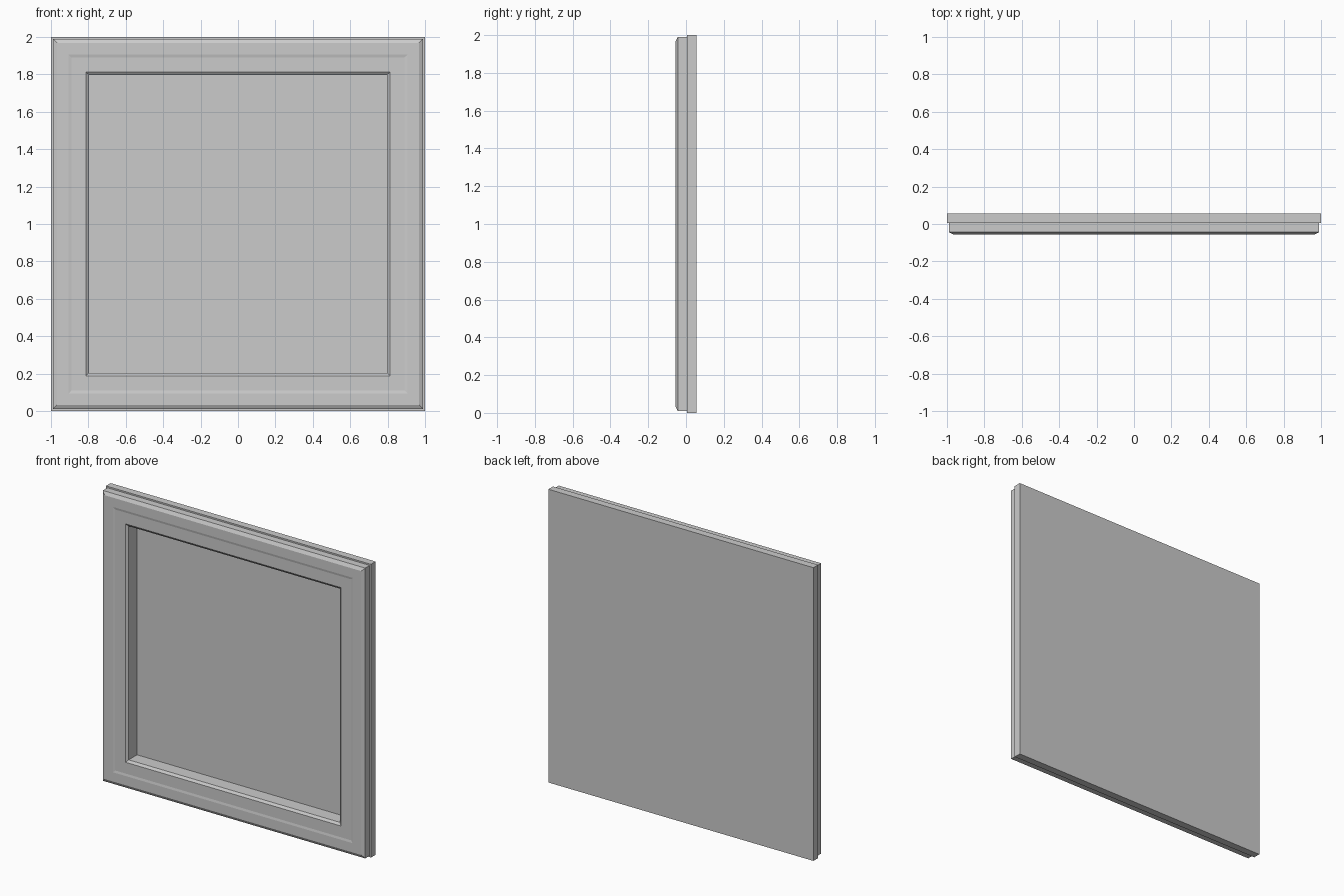
import bpy, bmesh

if "Cube" in bpy.data.objects:
    bpy.data.objects.remove(bpy.data.objects["Cube"])


def square_ring(name, profile):
    """Sweep a closed (half_size, y) profile around a mitred square."""
    bm = bmesh.new()
    corners = [(-1, -1), (1, -1), (1, 1), (-1, 1)]
    rings = [[bm.verts.new((sx * r, y, 1 + sz * r)) for sx, sz in corners]
             for r, y in profile]
    for i, a in enumerate(rings):
        b = rings[(i + 1) % len(rings)]
        for k in range(4):
            n = (k + 1) % 4
            bm.faces.new((a[k], a[n], b[n], b[k]))
    bmesh.ops.recalc_face_normals(bm, faces=bm.faces)
    mesh = bpy.data.meshes.new(name)
    bm.to_mesh(mesh)
    bm.free()
    obj = bpy.data.objects.new(name, mesh)
    bpy.context.collection.objects.link(obj)
    return obj


def box(name, centre, size):
    bpy.ops.mesh.primitive_cube_add(size=1, location=centre)
    obj = bpy.context.object
    obj.name = name
    obj.scale = size
    bpy.ops.object.transform_apply(location=False, rotation=False, scale=True)
    return obj


# Front moulding: chamfered rim, shallow step, chamfered opening
square_ring("front_moulding", [
    (0.99, 0.005), (0.99, -0.043), (0.968, -0.055), (0.905, -0.055),
    (0.89, -0.052), (0.813, -0.052), (0.797, -0.04), (0.797, 0.005)])

# Rear frame, slightly larger than the moulding
square_ring("rear_frame", [
    (1.0, 0.005), (1.0, 0.055), (0.797, 0.055), (0.797, 0.005)])

# Thin panel closing the back of the opening
box("back_panel", (0, 0.0525, 1), (1.594, 0.005, 1.594))
